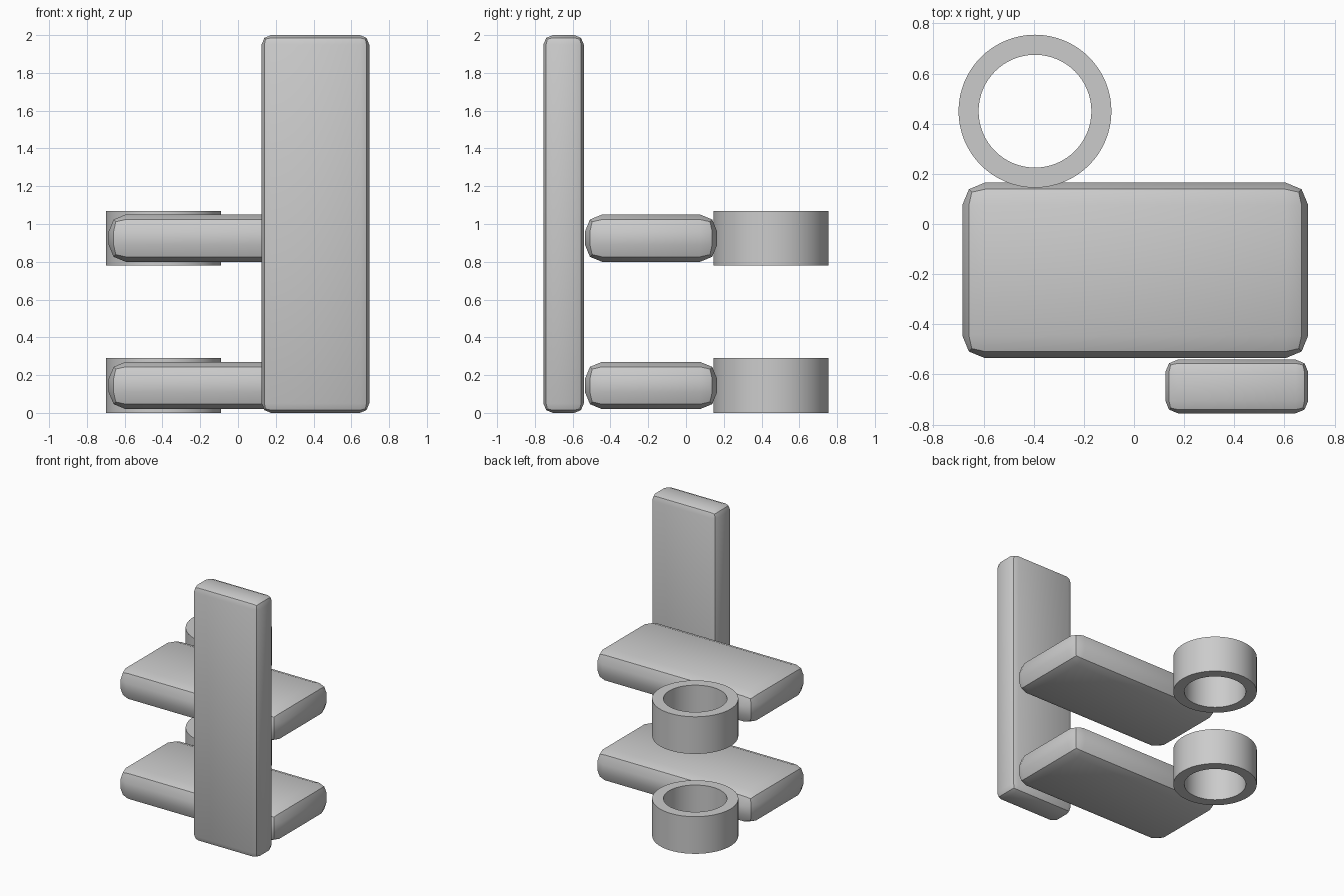
import bpy, bmesh, math

cube = bpy.data.objects.get("Cube")
if cube:
    bpy.data.objects.remove(cube, do_unlink=True)

GREY = (0.6, 0.6, 0.6, 1)
grey = bpy.data.materials.new("plain_grey")
grey.use_nodes = True
grey.diffuse_color = GREY
grey.node_tree.nodes["Principled BSDF"].inputs["Base Color"].default_value = GREY


def finish(bm, name, location):
    """Turn a bmesh into a smooth-shaded object with sharp edges kept."""
    bmesh.ops.recalc_face_normals(bm, faces=bm.faces)
    mesh = bpy.data.meshes.new(name)
    bm.to_mesh(mesh)
    bm.free()
    mesh.materials.append(grey)
    obj = bpy.data.objects.new(name, mesh)
    obj.location = location
    bpy.context.collection.objects.link(obj)
    bpy.ops.object.select_all(action='DESELECT')
    obj.select_set(True)
    bpy.context.view_layer.objects.active = obj
    bpy.ops.object.shade_smooth_by_angle(angle=math.radians(30))
    return obj


def rounded_box(name, location, size, radius):
    """Box with two-step rounded edges."""
    bm = bmesh.new()
    bmesh.ops.create_cube(bm, size=1)
    bmesh.ops.scale(bm, vec=size, verts=bm.verts)
    bmesh.ops.bevel(bm, geom=bm.edges[:], offset=radius, segments=2,
                    profile=0.5, affect='EDGES')
    return finish(bm, name, location)


def ring(name, location, outer, inner, height, sides=64):
    """Square-section ring, spun around the z axis."""
    bm = bmesh.new()
    h = height / 2
    profile = [bm.verts.new((r, 0, z)) for r, z in
               ((inner, -h), (outer, -h), (outer, h), (inner, h))]
    edges = [bm.edges.new((profile[i - 1], profile[i])) for i in range(4)]
    bmesh.ops.spin(bm, geom=profile + edges, cent=(0, 0, 0), axis=(0, 0, 1),
                   angle=math.tau, steps=sides, use_merge=True)
    bmesh.ops.remove_doubles(bm, verts=bm.verts, dist=0.0001)
    return finish(bm, name, location)


# Upright back plate
rounded_box("upright_plate", (0.41, -0.648, 1.0), (0.57, 0.214, 2.0), 0.05)

# Two levels, each a thick arm with a ring at its end
for level, z in (("lower", 0.145), ("upper", 0.925)):
    rounded_box(level + "_arm", (0.005, -0.185, z), (1.38, 0.70, 0.25), 0.09)
    ring(level + "_ring", (-0.395, 0.45, z), 0.305, 0.225, 0.29)
